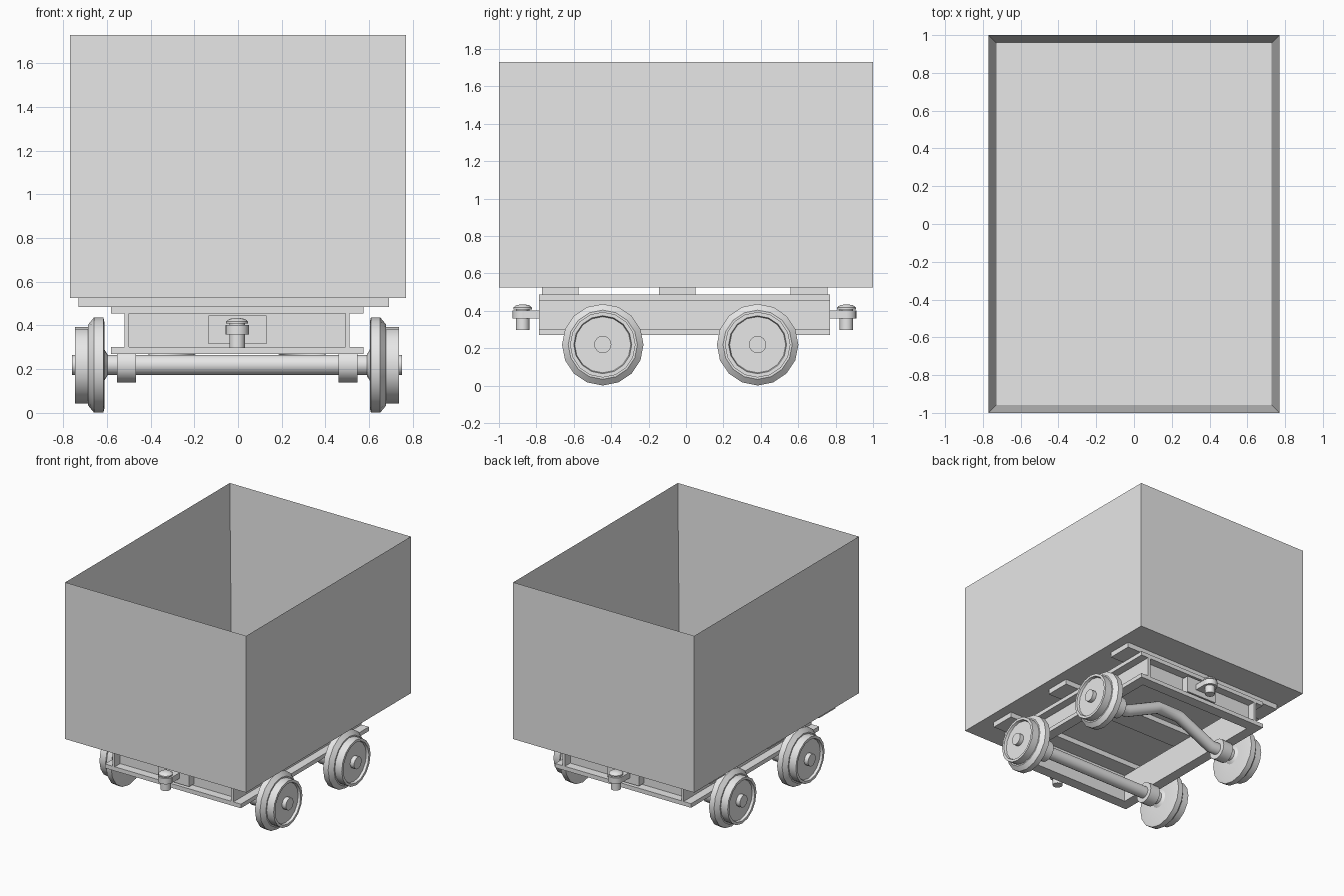
import bpy, bmesh, math
from mathutils import Vector

cube = bpy.data.objects.get("Cube")
if cube:
    bpy.data.objects.remove(cube)

GREY = (0.8, 0.8, 0.8, 1)
steel = bpy.data.materials.new("plain_grey")
steel.use_nodes = True
steel.diffuse_color = GREY
steel.node_tree.nodes["Principled BSDF"].inputs["Base Color"].default_value = GREY


def finish(name, bm, smooth=False):
    bmesh.ops.recalc_face_normals(bm, faces=bm.faces)
    mesh = bpy.data.meshes.new(name)
    bm.to_mesh(mesh)
    bm.free()
    mesh.materials.append(steel)
    ob = bpy.data.objects.new(name, mesh)
    bpy.context.collection.objects.link(ob)
    if smooth:
        bpy.ops.object.select_all(action='DESELECT')
        bpy.context.view_layer.objects.active = ob
        ob.select_set(True)
        bpy.ops.object.shade_smooth_by_angle(angle=math.radians(32))
    return ob


def box(name, x, y, z):
    """Box from (min, max) pairs."""
    bm = bmesh.new()
    bmesh.ops.create_cube(bm, size=1)
    for v in bm.verts:
        v.co = [lo + (c + 0.5) * (hi - lo) for c, (lo, hi) in zip(v.co, (x, y, z))]
    return finish(name, bm)


def lathe(name, profile, origin, axis, sides=16):
    """Spin (distance along axis, radius) points about an axis."""
    bm = bmesh.new()
    axis = Vector(axis)
    side = axis.orthogonal().normalized()
    up = axis.cross(side)
    rings = []
    for d, r in profile:
        ring = []
        for i in range(sides):
            a = math.tau * i / sides
            ring.append(bm.verts.new(Vector(origin) + axis * d
                                     + (side * math.cos(a) + up * math.sin(a)) * r))
        rings.append(ring)
    for a, b in zip(rings, rings[1:]):
        for i in range(sides):
            j = (i + 1) % sides
            bm.faces.new((a[i], a[j], b[j], b[i]))
    bm.faces.new(rings[0])
    bm.faces.new(rings[-1])
    return finish(name, bm, True)


def rod(name, path, radius, sides=16):
    """Tube through points lying in an x-z plane, with mitred bends."""
    bm = bmesh.new()
    pts = [Vector(p) for p in path]
    rings = []
    for k, p in enumerate(pts):
        before = (p - pts[max(k - 1, 0)]).normalized()
        after = (pts[min(k + 1, len(pts) - 1)] - p).normalized()
        t = (before + after).normalized()
        n = Vector((-t.z, 0, t.x))
        rings.append([bm.verts.new(p + radius * (n * math.cos(math.tau * i / sides)
                      + Vector((0, math.sin(math.tau * i / sides), 0))))
                      for i in range(sides)])
    for a, b in zip(rings, rings[1:]):
        for i in range(sides):
            j = (i + 1) % sides
            bm.faces.new((a[i], a[j], b[j], b[i]))
    bm.faces.new(rings[0])
    bm.faces.new(rings[-1])
    return finish(name, bm, True)


# Open-topped tub: inset the top face and push it down to the floor
tub = bmesh.new()
bmesh.ops.create_cube(tub, size=1)
for v in tub.verts:
    v.co = (v.co.x * 1.54, v.co.y * 2, 0.525 + (v.co.z + 0.5) * 1.205)
tub.faces.ensure_lookup_table()
top = max(tub.faces, key=lambda f: f.calc_center_median().z)
bmesh.ops.inset_region(tub, faces=[top], thickness=0.042, use_even_offset=True)
for v in top.verts:
    v.co.z = 0.565
finish("tub", tub)

# Cross bars carrying the tub
for label, y in (("front", -0.673), ("middle", -0.047), ("rear", 0.658)):
    box(label + "_cross_bar", (-0.73, 0.69), (y - 0.098, y + 0.098), (0.485, 0.525))

# Frame of outward-facing channels
CX, FRONT, BACK = -0.004, -0.785, 0.77
LOW, HIGH, FLANGE, LIP = 0.27, 0.487, 0.032, 0.065
levels = (("lower", LOW, LOW + FLANGE), ("upper", HIGH - FLANGE, HIGH))
for label, s in (("left", 1), ("right", -1)):
    def span(a, b):
        return tuple(sorted((CX + s * a, CX + s * b)))
    box(label + "_side_web", span(0.495, 0.515), (FRONT, BACK), (LOW, HIGH))
    for level, z0, z1 in levels:
        box(f"{label}_{level}_flange", span(0.515, 0.578), (FRONT, BACK), (z0, z1))

for label, end, s in (("front", FRONT, -1), ("rear", BACK, 1)):
    def span(a, b):
        return tuple(sorted((end + s * a, end + s * b)))
    box(label + "_end_web", (CX - 0.495, CX + 0.495), span(-LIP - 0.02, -LIP), (LOW, HIGH))
    for level, z0, z1 in levels:
        box(f"{label}_{level}_end_flange", (CX - 0.495, CX + 0.495), span(-LIP, 0), (z0, z1))
    # Coupling: mounting block, tongue and pin
    box(label + "_coupling_block", (-0.135, 0.131), span(-LIP, -0.005), (0.315, 0.445))
    box(label + "_coupling_tongue", (-0.058, 0.05), span(-0.01, 0.085), (0.358, 0.402))
    pin_y = end + s * 0.088
    lathe(label + "_tongue_tip", [(0.358, 0.054), (0.402, 0.054)], (CX, pin_y, 0), (0, 0, 1))
    lathe(label + "_coupling_pin",
          [(0.298, 0.036), (0.408, 0.036), (0.408, 0.05), (0.418, 0.05),
           (0.43, 0.035), (0.434, 0.012)], (CX, pin_y, 0), (0, 0, 1))

# Axles: the front one straight, the rear one cranked upwards
AXLE_Z = 0.22
YF, YB = -0.445, 0.383
rod("front_axle", [(CX - 0.755, YF, AXLE_Z), (CX + 0.755, YF, AXLE_Z)], 0.046)
crank = ((-0.755, 0), (-0.4, 0), (-0.1, 0.14), (0.1, 0.14), (0.4, 0), (0.755, 0))
rod("rear_axle", [(CX + x, YB, AXLE_Z + dz) for x, dz in crank], 0.046)

# Flanged wheels with dished faces, and the bearings inside them
wheel = [(0.594, 0.05), (0.607, 0.07), (0.607, 0.195), (0.612, 0.218), (0.655, 0.218),
         (0.682, 0.185), (0.682, 0.175), (0.741, 0.175), (0.741, 0.155),
         (0.722, 0.15), (0.722, 0.05)]
for end, y in (("front", YF), ("rear", YB)):
    for label, s in (("left", 1), ("right", -1)):
        lathe(f"{end}_{label}_wheel", wheel, (CX, y, AXLE_Z - 0.001), (s, 0, 0))
        lathe(f"{end}_{label}_bearing", [(0.463, 0.08), (0.55, 0.08)],
              (CX, y, AXLE_Z), (s, 0, 0))
